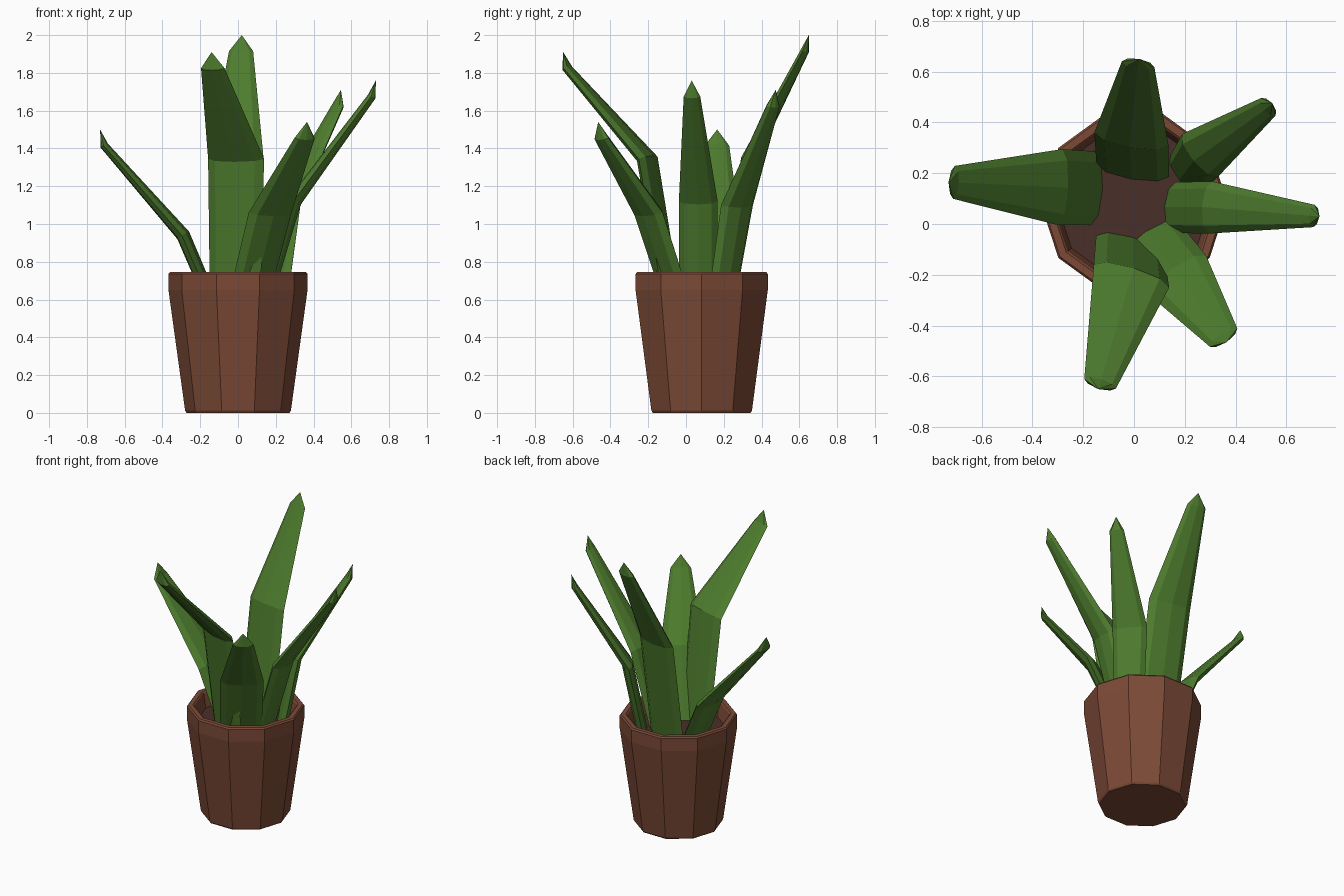
import bpy, bmesh, math
from mathutils import Vector

if "Cube" in bpy.data.objects:
    bpy.data.objects.remove(bpy.data.objects["Cube"])


def material(name, rgb):
    m = bpy.data.materials.new(name)
    m.diffuse_color = (*rgb, 1)
    m.use_nodes = True
    m.node_tree.nodes["Principled BSDF"].inputs["Base Color"].default_value = m.diffuse_color
    return m


CLAY = material("clay", (0.20, 0.068, 0.037))
SOIL = material("soil", (0.065, 0.028, 0.022))
GREEN = material("leaf_green", (0.075, 0.20, 0.027))


def loft(name, rings, mat, cap_end=True, tip=None):
    """Skin a list of equal-length point rings; close with a cap or a point."""
    bm = bmesh.new()
    rows = [[bm.verts.new(p) for p in ring] for ring in rings]
    n = len(rows[0])
    for a, b in zip(rows, rows[1:]):
        for i in range(n):
            j = (i + 1) % n
            bm.faces.new((a[i], a[j], b[j], b[i]))
    bm.faces.new(rows[0][::-1])
    if tip is not None:
        t = bm.verts.new(tip)
        for i in range(n):
            bm.faces.new((rows[-1][i], rows[-1][(i + 1) % n], t))
    elif cap_end:
        bm.faces.new(rows[-1])
    bmesh.ops.recalc_face_normals(bm, faces=bm.faces)
    me = bpy.data.meshes.new(name)
    bm.to_mesh(me)
    bm.free()
    me.materials.append(mat)
    ob = bpy.data.objects.new(name, me)
    bpy.context.collection.objects.link(ob)
    return ob


def decagon(r, z):
    return [(r * math.cos(math.tau * i / 10),
             0.083 + r * math.sin(math.tau * i / 10), z) for i in range(10)]


# Ten-sided pot with a short upright rim, hollow down to the soil
profile = [(0.272, 0), (0.28, 0.012), (0.368, 0.65), (0.368, 0.735),
           (0.36, 0.745), (0.33, 0.745), (0.322, 0.737), (0.30, 0.62)]
loft("pot", [decagon(r, z) for r, z in profile], CLAY)
loft("soil", [decagon(0.303, 0.625), decagon(0.304, 0.64)], SOIL)


def leaf(name, azimuth, base, bend, tip, widths):
    """Thick lens-section blade: base, bend, shoulder, then a point."""
    a = math.radians(azimuth)
    out = Vector((math.cos(a), math.sin(a), 0))
    side = Vector((-math.sin(a), math.cos(a), 0))
    base, bend, tip = Vector(base), Vector(bend), Vector(tip)
    shoulder = tip - out * 0.022 - Vector((0, 0, 0.085))
    low, high = (bend - base).normalized(), (shoulder - bend).normalized()
    rings = []
    for c, d, w, t in ((base, low, widths[0], 0.035),
                       (bend, low + high, widths[1], 0.037),
                       (shoulder, high + Vector((0, 0, 0.4)), widths[2], 0.022)):
        thick = side.cross(d).normalized()
        rings.append([c + side * w * math.cos(math.tau * i / 8)
                      + thick * t * math.sin(math.tau * i / 8) for i in range(8)])
    loft(name, rings, GREEN, tip=tip)


# Six leaves fanned around the pot
leaf("leaf_left", 177, (-0.145, 0.14, 0.60), (-0.29, 0.145, 0.94),
     (-0.73, 0.165, 1.50), (0.145, 0.15, 0.065))
leaf("leaf_back", 80, (-0.005, 0.205, 0.60), (-0.01, 0.335, 1.345),
     (0.02, 0.65, 2.0), (0.145, 0.148, 0.065))
leaf("leaf_back_right", 40, (0.20, 0.19, 0.60), (0.26, 0.27, 1.10),
     (0.545, 0.475, 1.71), (0.095, 0.11, 0.045))
leaf("leaf_right", -4, (0.145, 0.065, 0.60), (0.30, 0.065, 1.12),
     (0.73, 0.03, 1.76), (0.10, 0.103, 0.044))
leaf("leaf_front_right", -56, (0.055, -0.05, 0.60), (0.17, -0.20, 1.06),
     (0.365, -0.465, 1.54), (0.13, 0.137, 0.065))
leaf("leaf_front", -107, (-0.015, -0.08, 0.60), (-0.01, -0.205, 1.345),
     (-0.14, -0.65, 1.91), (0.14, 0.155, 0.065))
